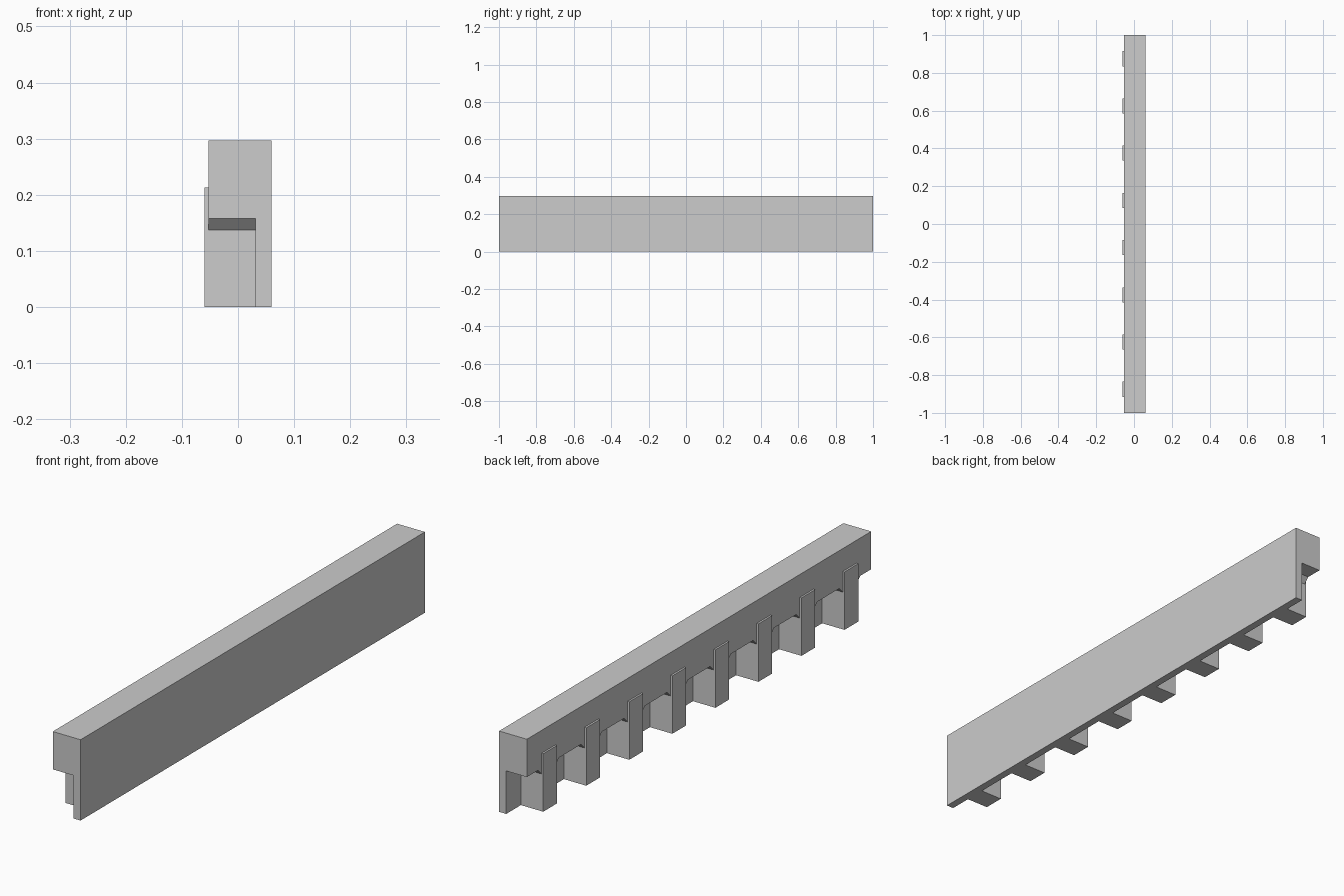
import bpy
import bmesh
from mathutils import Vector

cube = bpy.data.objects.get("Cube")
if cube:
    bpy.data.objects.remove(cube, do_unlink=True)

grey = bpy.data.materials.new("light_grey")
grey.use_nodes = True
colour = (0.604, 0.604, 0.604, 1)
grey.diffuse_color = colour
grey.node_tree.nodes["Principled BSDF"].inputs["Base Color"].default_value = colour


def prism(name, outline, direction):
    """Extrude a closed flat outline along a direction vector."""
    bm = bmesh.new()
    face = bm.faces.new([bm.verts.new(p) for p in outline])
    out = bmesh.ops.extrude_face_region(bm, geom=[face])
    moved = [v for v in out["geom"] if isinstance(v, bmesh.types.BMVert)]
    bmesh.ops.translate(bm, verts=moved, vec=Vector(direction))
    bmesh.ops.recalc_face_normals(bm, faces=bm.faces)
    mesh = bpy.data.meshes.new(name)
    bm.to_mesh(mesh)
    bm.free()
    mesh.materials.append(grey)
    obj = bpy.data.objects.new(name, mesh)
    bpy.context.collection.objects.link(obj)
    return obj


# Shared section positions
TOOTH_X, BEAM_X, PLATE_X, BACK_X = -0.06, -0.053, 0.031, 0.06
BEAM_Z, TOOTH_Z, TOP_Z = 0.158, 0.213, 0.297
HALF_TOOTH, WEDGE = 0.04, 0.021

# L-shaped body: deep beam above a thin wall plate
body = [(PLATE_X, 0), (BACK_X, 0), (BACK_X, TOP_Z),
        (BEAM_X, TOP_Z), (BEAM_X, BEAM_Z), (PLATE_X, BEAM_Z)]
prism("beam_and_plate", [(x, -1, z) for x, z in body], (0, 2, 0))

# Bracket section, with a thin tongue lapping over the beam
bracket = [(TOOTH_X, 0), (PLATE_X, 0), (PLATE_X, BEAM_Z),
           (BEAM_X, BEAM_Z), (BEAM_X, TOOTH_Z), (TOOTH_X, TOOTH_Z)]

for i in range(8):
    y = -0.875 + 0.25 * i
    prism(f"bracket_{i + 1}", [(x, y - HALF_TOOTH, z) for x, z in bracket],
          (0, 2 * HALF_TOOTH, 0))
    # Sloped fillets in the corners between bracket and beam
    for side, label in ((-1, "front"), (1, "back")):
        edge = y + side * HALF_TOOTH
        prism(f"{label}_fillet_{i + 1}",
              [(BEAM_X, edge, BEAM_Z), (BEAM_X, edge + side * WEDGE, BEAM_Z),
               (BEAM_X, edge, BEAM_Z - WEDGE)],
              (PLATE_X - BEAM_X, 0, 0))
